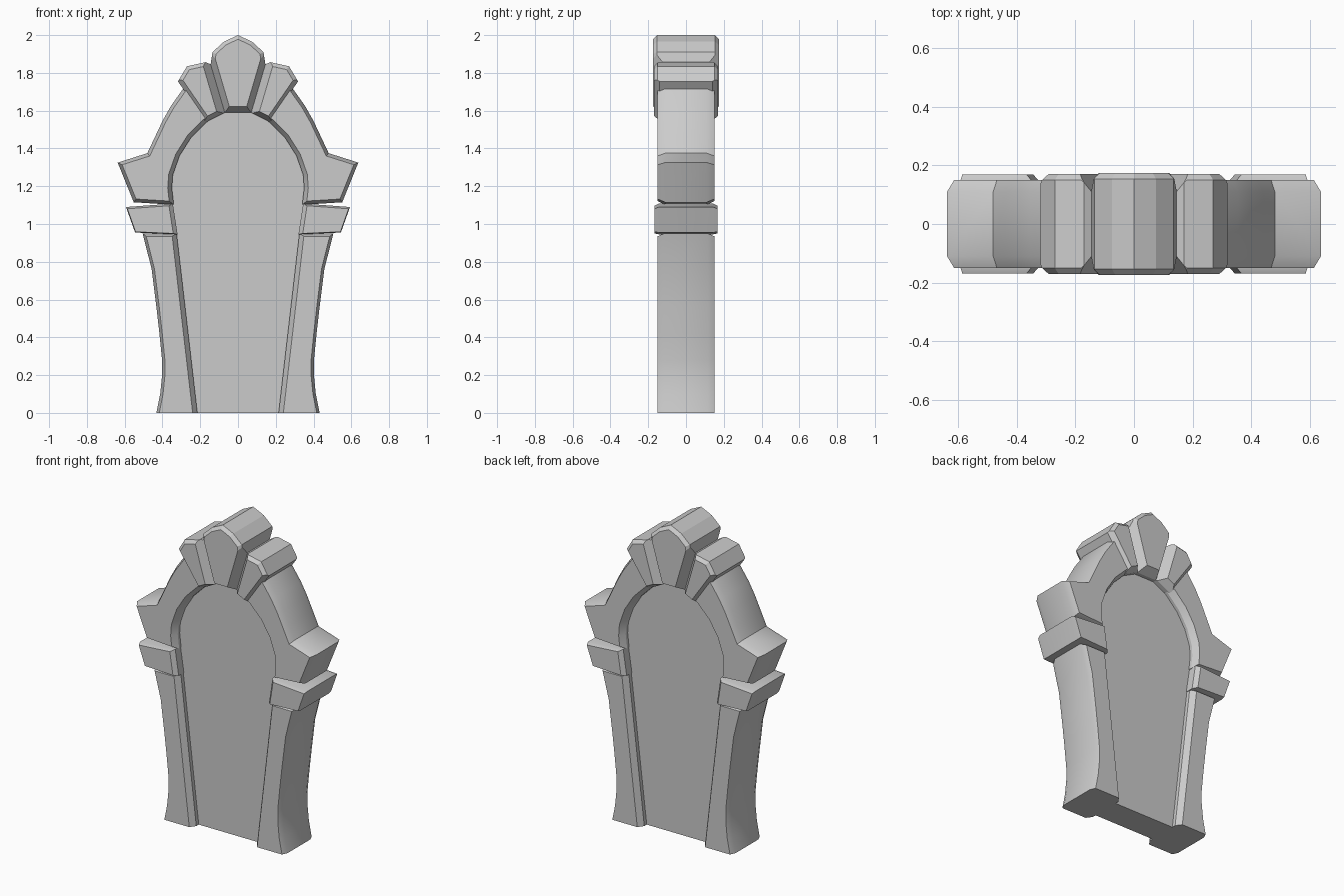
import bpy, bmesh
from mathutils import Vector

if "Cube" in bpy.data.objects:
    bpy.data.objects.remove(bpy.data.objects["Cube"])


def normals(pts):
    # outward normals of the edges of a counter-clockwise outline in x, z
    out = []
    for i, p in enumerate(pts):
        q = pts[(i + 1) % len(pts)]
        d = Vector((q[0] - p[0], q[1] - p[1])).normalized()
        out.append(Vector((d.y, -d.x)))
    return out


def inset(pts, amounts):
    # mitred inset with a separate amount per edge
    ns, res = normals(pts), []
    for i, p in enumerate(pts):
        a, b, da, db = ns[i - 1], ns[i], amounts[i - 1], amounts[i]
        det = a.x * b.y - a.y * b.x
        if abs(det) < 1e-4:
            v = b * db
        else:
            v = Vector(((da * b.y - db * a.y) / det, (a.x * db - b.x * da) / det))
        res.append((p[0] - v.x, p[1] - v.y))
    return res


def finish(name, bm, mirror=False, smooth=True):
    bmesh.ops.recalc_face_normals(bm, faces=bm.faces[:])
    me = bpy.data.meshes.new(name)
    bm.to_mesh(me)
    bm.free()
    ob = bpy.data.objects.new(name, me)
    bpy.context.collection.objects.link(ob)
    if mirror:
        m = ob.modifiers.new("Mirror", 'MIRROR')
        m.use_mirror_merge = False
    if smooth:
        bpy.ops.object.select_all(action='DESELECT')
        ob.select_set(True)
        bpy.context.view_layer.objects.active = ob
        bpy.ops.object.shade_smooth_by_angle(angle=0.45)
    return ob


def slab(name, pts, half, depth=0, amounts=None, mirror=False):
    # extrude an outline along y, with chamfered front and back rims
    bm = bmesh.new()
    layers = [(-half, pts), (half, pts)]
    if depth:
        small = inset(pts, amounts)
        layers = [(-half, small), (-half + depth, pts), (half - depth, pts), (half, small)]
    rings = [[bm.verts.new((x, y, z)) for x, z in ring] for y, ring in layers]
    bm.faces.new(rings[0])
    bm.faces.new(rings[-1])
    n = len(pts)
    for a, b in zip(rings, rings[1:]):
        for i in range(n):
            j = (i + 1) % n
            bm.faces.new((a[i], a[j], b[j], b[i]))
    return finish(name, bm, mirror)


def petal(name, pts, half, cuts, mirror=False):
    # convex prism whose front and back rims are planed per edge: (inset, depth)
    bm = bmesh.new()
    f = bm.faces.new([bm.verts.new((x, -half, z)) for x, z in pts])
    ext = bmesh.ops.extrude_face_region(bm, geom=[f], use_keep_orig=True)
    for v in ext["geom"]:
        if isinstance(v, bmesh.types.BMVert):
            v.co.y = half
    for p, n, (ins, dep) in zip(pts, normals(pts), cuts):
        for s in (-1, 1):
            r = bmesh.ops.bisect_plane(
                bm, geom=bm.verts[:] + bm.edges[:] + bm.faces[:], dist=1e-6,
                plane_co=(p[0] - n.x * ins, s * half, p[1] - n.y * ins),
                plane_no=(n.x * dep, s * ins, n.y * dep), clear_outer=True)
            edges = [e for e in bm.edges if e.is_boundary]
            if edges:
                bmesh.ops.holes_fill(bm, edges=edges, sides=0)
    return finish(name, bm, mirror, smooth=False)


# recessed door panel
arch = [(.33, 1.0), (.35, 1.19), (.345, 1.26), (.31, 1.36), (.25, 1.455), (.17, 1.535), (.08, 1.58)]
right = [(.215, 0)] + arch
outline = right + [(-x, z) for x, z in reversed(right)]
slab("door_panel", inset(outline, [-.02] * (len(outline) - 1) + [0]), .09)

# curved legs
leg = [(.215, 0), (.432, 0), (.412, .1), (.402, .2), (.402, .28), (.416, .42), (.432, .56),
       (.457, .76), (.505, .95), (.325, .95)]
slab("leg", leg, .15, .035, [0] + [.015] * 7 + [.015, .025], True)

# projecting bands
band = [(.32, .945), (.545, .955), (.593, 1.09), (.345, 1.108)]
slab("band", band, .168, .025, [.004, .004, .01, .022], True)

# upper frame with pointed shoulders
shoulder = [(.34, 1.102), (.552, 1.115), (.637, 1.325), (.48, 1.375), (.44, 1.46), (.40, 1.545),
            (.355, 1.625), (.27, 1.745), (.13, 1.57)] + arch[5:0:-1]
slab("upper_frame", shoulder, .15, .04, [.018] * 7 + [0] + [.022] * 6, True)

# fan of crown petals
half_c = [(.07, 1.59), (.145, 1.845), (.135, 1.91), (.075, 1.965)]
center = half_c + [(0, 2.0)] + [(-x, z) for x, z in reversed(half_c)]
side, top = (.032, .06), (.02, .02)
petal("crown_center", center, .174, [side] + [top] * 6 + [side] + [side])
wing = [(.07, 1.59), (.17, 1.54), (.318, 1.755), (.27, 1.835), (.17, 1.857), (.145, 1.845)]
petal("crown_side", wing, .17, [(.025, .05), (.025, .03), top, top, (.02, .03), (.04, .06)], True)
